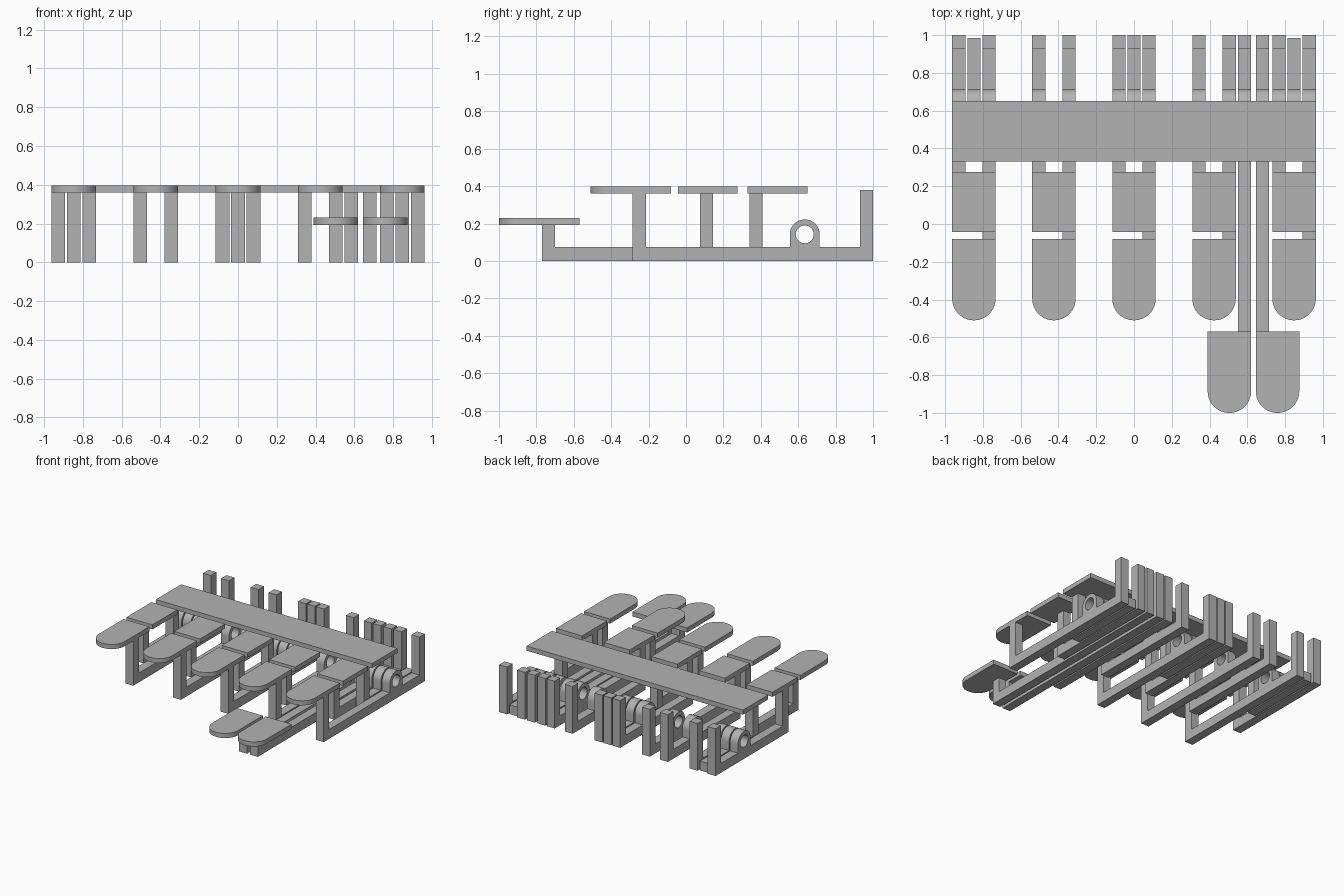
import bpy
import bmesh
from math import pi, sin, cos
from mathutils import Vector

cube = bpy.data.objects.get("Cube")
if cube:
    bpy.data.objects.remove(cube, do_unlink=True)

GREY = (0.45, 0.45, 0.45, 1)
mat = bpy.data.materials.new("plain grey")
mat.use_nodes = True
mat.diffuse_color = GREY
mat.node_tree.nodes["Principled BSDF"].inputs["Base Color"].default_value = GREY

BAR = 0.07          # lever width
KEY = 0.23          # key width
PLATE_Z = 0.36      # underside of the upper plates
PLATE_T = 0.037
REAR = 1.0
HINGE_Y, HINGE_Z = 0.635, 0.142
parts = []


def arc(cx, cy, r, start, end, steps):
    return [(cx + r * cos(start + (end - start) * i / steps),
             cy + r * sin(start + (end - start) * i / steps)) for i in range(steps + 1)]


def prism(name, loops, to_3d, offset):
    """Fill flat outlines (the later ones are holes) and extrude them."""
    bm = bmesh.new()
    edges = []
    for loop in loops:
        verts = [bm.verts.new(to_3d(a, b)) for a, b in loop]
        edges += [bm.edges.new((v, verts[i - 1])) for i, v in enumerate(verts)]
    if len(loops) == 1:
        bm.faces.new(verts)
    else:
        bmesh.ops.triangle_fill(bm, edges=edges, use_beauty=True)
    solid = bmesh.ops.extrude_face_region(bm, geom=bm.faces[:])
    moved = [g for g in solid["geom"] if isinstance(g, bmesh.types.BMVert)]
    bmesh.ops.translate(bm, verts=moved, vec=Vector(offset))
    bmesh.ops.recalc_face_normals(bm, faces=bm.faces[:])
    mesh = bpy.data.meshes.new(name)
    bm.to_mesh(mesh)
    bm.free()
    mesh.materials.append(mat)
    obj = bpy.data.objects.new(name, mesh)
    bpy.context.collection.objects.link(obj)
    parts.append(obj)


def lever(name, x, front, post_top=PLATE_Z, rear=REAR, rear_post=True):
    """Floor bar with a front post, a pierced hinge lug and a rear post."""
    t = 0.075
    outline = [(front, 0), (rear, 0)]
    if rear_post:
        outline += [(rear, 0.38), (rear - BAR, 0.38), (rear - BAR, t)]
    else:
        outline += [(rear, t)]
    outline += [(HINGE_Y + 0.08, t)]
    outline += arc(HINGE_Y, HINGE_Z, 0.08, 0, pi, 20)
    outline += [(HINGE_Y - 0.08, t), (front + BAR, t),
                (front + BAR, post_top), (front, post_top)]
    hole = arc(HINGE_Y, HINGE_Z, 0.048, 0, 2 * pi, 28)[:-1]
    prism(name, [outline, hole],
          lambda y, z: (x - BAR / 2, y, z), (BAR, 0, 0))


def plate(name, x, y0, y1, width=KEY, z=PLATE_Z, rounded=False):
    r = width / 2
    if rounded:
        front = arc(x, y0 + r, r, pi, 2 * pi, 28)
    else:
        front = [(x - r, y0), (x + r, y0)]
    prism(name, [front + [(x + r, y1), (x - r, y1)]],
          lambda a, b: (a, b, z), (0, 0, PLATE_T))


# Five key stations, each with a front key and a middle key
for i in range(5):
    x = (i - 2) * 0.4238
    n = i + 1
    lever(f"front_key_lever_{n}", x + 0.08, -0.285)
    plate(f"front_key_{n}", x, -0.51, -0.08, rounded=True)
    lever(f"middle_key_lever_{n}", x - 0.08, 0.075)
    plate(f"middle_key_{n}", x, -0.042, 0.275)

# Levers that carry the long cross bar; only the centre one has a rear post
for side, x in (("right", -0.8476), ("left", 0.8476)):
    lever(f"bar_lever_{side}", x, 0.34, rear=0.985, rear_post=False)
lever("bar_lever_centre", 0, 0.34)
plate("long_bar", 0, 0.33, 0.65, width=1.925)

# Two low pedals at the front
for side, x, plate_x in (("right", 0.585, 0.505), ("left", 0.68, 0.76)):
    lever(f"pedal_lever_{side}", x, -0.77, post_top=0.193)
    plate(f"pedal_{side}", plate_x, -1.0, -0.57, z=0.193, rounded=True)

# Smooth the round edges, keep the corners sharp
bpy.ops.object.select_all(action="DESELECT")
for obj in parts:
    obj.select_set(True)
bpy.context.view_layer.objects.active = parts[0]
bpy.ops.object.shade_smooth_by_angle(angle=0.5)
